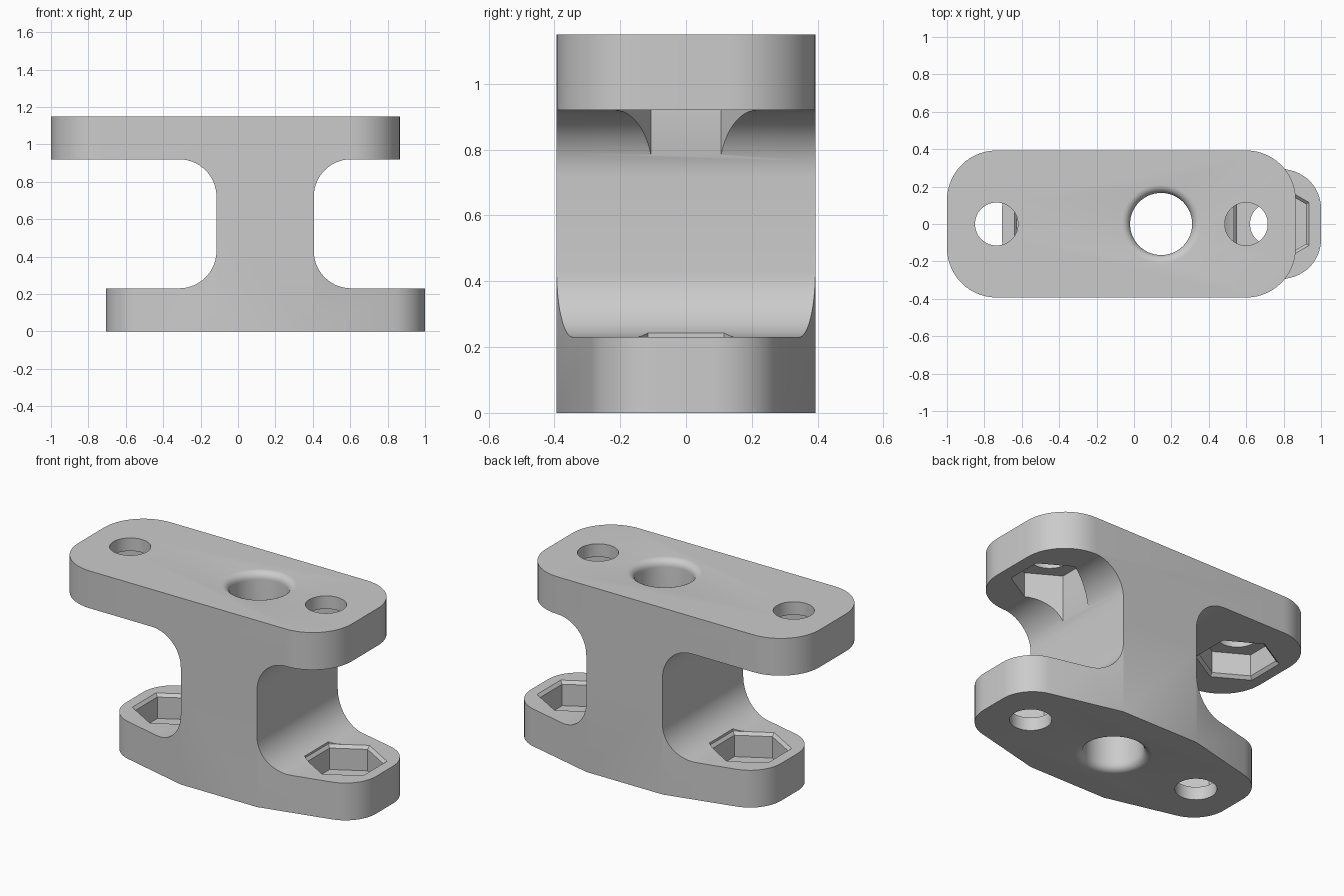
import bpy
import bmesh
from math import pi, cos, sin, radians
from mathutils import Vector, Matrix

cube = bpy.data.objects.get("Cube")
if cube:
    bpy.data.objects.remove(cube, do_unlink=True)

grey = bpy.data.materials.new("plain grey")
grey.use_nodes = True
colour = (0.6, 0.6, 0.6, 1)
grey.diffuse_color = colour
grey.node_tree.nodes["Principled BSDF"].inputs["Base Color"].default_value = colour

# Main sizes
HEIGHT, PLATE, MID = 1.15, 0.23, 0.575
WEB_L, WEB_R, HALF_Y, FILLET = -0.115, 0.405, 0.393, 0.2
LOW_L, LOW_R, TOP_L, TOP_R = -0.705, 1.0, -1.0, 0.865


def rounded(corners, steps=14):
    """Closed outline from (x, y, radius) corners."""
    pts = []
    for i, (x, y, r) in enumerate(corners):
        p = Vector((x, y))
        if r == 0:
            pts.append(p)
            continue
        a = (Vector(corners[i - 1][:2]) - p).normalized()
        b = (Vector(corners[(i + 1) % len(corners)][:2]) - p).normalized()
        half = a.angle(b) / 2
        centre = p + (a + b).normalized() * (r / sin(half))
        start = p + a * (r * cos(half) / sin(half)) - centre
        sweep = pi - 2 * half
        turn = sweep if a.x * b.y - a.y * b.x < 0 else -sweep
        for k in range(steps + 1):
            pts.append(centre + Matrix.Rotation(turn * k / steps, 2) @ start)
    return pts


def make(name, bm, cutter=False):
    bmesh.ops.recalc_face_normals(bm, faces=bm.faces)
    mesh = bpy.data.meshes.new(name)
    bm.to_mesh(mesh)
    bm.free()
    ob = bpy.data.objects.new(name, mesh)
    bpy.context.collection.objects.link(ob)
    mesh.materials.append(grey)
    return ob


def loft(name, rings):
    """Capped solid through rings of equal point count."""
    bm = bmesh.new()
    loops = [[bm.verts.new(p) for p in ring] for ring in rings]
    n = len(loops[0])
    for low, high in zip(loops, loops[1:]):
        for i in range(n):
            j = (i + 1) % n
            bm.faces.new((low[i], low[j], high[j], high[i]))
    bm.faces.new(loops[0])
    bm.faces.new(loops[-1])
    return make(name, bm)


def lathe(name, x, sides, profile):
    """Upright solid of (radius, z) rings; polygons have flats facing x."""
    angles = [2 * pi * (k + 0.5) / sides for k in range(sides)]
    return loft(name, [[(x + r * cos(t), r * sin(t), z) for t in angles]
                       for r, z in profile])


def boolean(ob, other, operation):
    mod = ob.modifiers.new(operation.lower(), "BOOLEAN")
    mod.object, mod.operation, mod.solver = other, operation, "EXACT"
    bpy.ops.object.select_all(action="DESELECT")
    bpy.context.view_layer.objects.active = ob
    ob.select_set(True)
    bpy.ops.object.modifier_apply(modifier=mod.name)
    bpy.data.objects.remove(other, do_unlink=True)


def half_body(name, outline, flip):
    """Plate with its half of the web, filleted, trimmed to a plan outline."""
    side = [(-1.5, 0, 0), (1.5, 0, 0), (1.5, PLATE, 0), (WEB_R, PLATE, FILLET),
            (WEB_R, MID, 0), (WEB_L, MID, 0), (WEB_L, PLATE, FILLET), (-1.5, PLATE, 0)]
    if flip:
        side = [(x, HEIGHT - z, r) for x, z, r in side]
    pts = rounded(side)
    body = loft(name, [[(p.x, y, p.y) for p in pts] for y in (-0.6, 0.6)])
    plan = rounded(outline)
    trim = loft("plan_trim", [[(p.x, p.y, z) for p in plan] for z in (-0.2, 1.4)])
    boolean(body, trim, "INTERSECT")
    return body


# Top plate is a rounded rectangle, bottom plate tapers towards both ends
R_TOP, R_LOW, END_Y = 0.265, 0.21, 0.247
top_plan = [(TOP_L, -HALF_Y, R_TOP), (TOP_R, -HALF_Y, R_TOP),
            (TOP_R, HALF_Y, R_TOP), (TOP_L, HALF_Y, R_TOP)]
low_plan = [(WEB_L, -HALF_Y, 0), (WEB_R, -HALF_Y, 0),
            (LOW_R, -END_Y, R_LOW), (LOW_R, END_Y, R_LOW),
            (WEB_R, HALF_Y, 0), (WEB_L, HALF_Y, 0),
            (LOW_L, END_Y, R_LOW), (LOW_L, -END_Y, R_LOW)]
bracket = half_body("bracket_body", low_plan, False)
boolean(bracket, half_body("upper_half", top_plan, True), "UNION")

# Central bore with rounded mouths
BORE, LIP = 0.166, 0.045
mouth = [(BORE + LIP * (1 - cos(a)), LIP * (1 - sin(a)))
         for a in (radians(15 * k) for k in range(7))]
low_mouth = [(r, z) for r, z in reversed(mouth)]
rim = BORE + LIP
bore = ([(rim, -0.1)] + [(r + 0.0001, z) for r, z in low_mouth]
        + [(r + 0.0001, HEIGHT - z) for r, z in mouth] + [(rim, HEIGHT + 0.1)])
boolean(bracket, lathe("bore_cutter", 0.145, 64, bore), "DIFFERENCE")

# Bolt holes with hexagonal nut pockets on the inner plate faces
HEX, FLARE, DEPTH = 0.213, 0.018, 0.15
for x, upper, reach, flared in ((-0.44, False, 0.3, True), (0.735, False, 0.3, True),
                                (-0.735, True, 0.3, True), (0.6, True, 0.3, False)):
    def level(z):
        return HEIGHT - z if upper else z
    hole = [(0.115, level(z)) for z in (-0.1, PLATE - DEPTH + 0.02)]
    boolean(bracket, lathe("hole_cutter", x, 48, hole), "DIFFERENCE")
    pocket = [(HEX, PLATE - DEPTH), (HEX, PLATE - FLARE)]
    if flared:
        pocket += [(HEX + FLARE, PLATE), (HEX + FLARE, PLATE + 0.05)]
    pocket.append((pocket[-1][0], PLATE + reach))
    pocket = [(r, level(z)) for r, z in pocket]
    boolean(bracket, lathe("pocket_cutter", x, 6, pocket), "DIFFERENCE")

# Smooth the rounded surfaces and keep the edges crisp
bpy.ops.object.select_all(action="DESELECT")
bracket.select_set(True)
bpy.context.view_layer.objects.active = bracket
bpy.ops.object.shade_smooth_by_angle(angle=radians(30))
